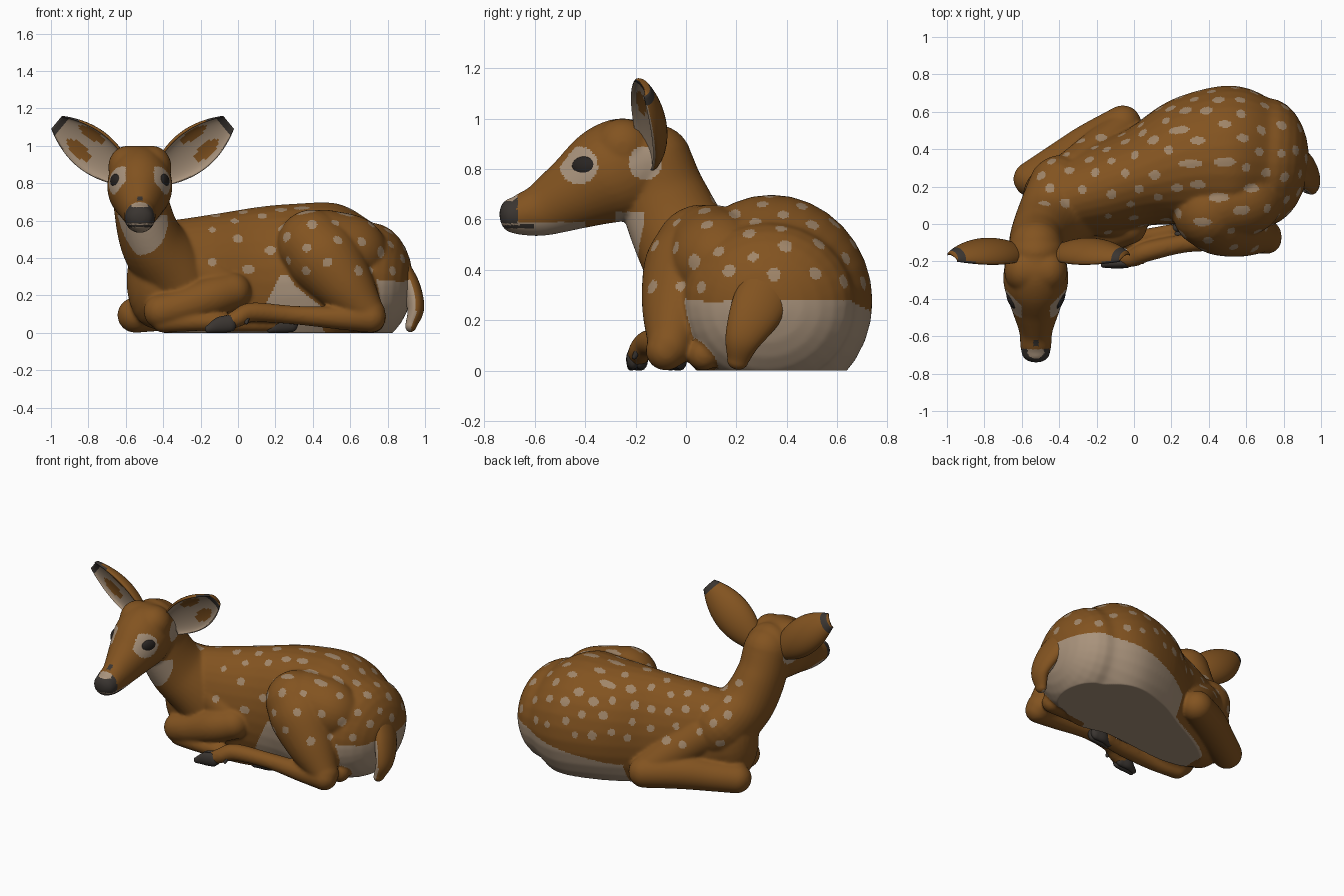
import bpy, bmesh, math, random
from mathutils import Vector
from mathutils.bvhtree import BVHTree

random.seed(7)
if "Cube" in bpy.data.objects:
    bpy.data.objects.remove(bpy.data.objects["Cube"])

HEAD_X = -0.525


def material(name, r, g, b):
    m = bpy.data.materials.new(name)
    m.use_nodes = True
    m.diffuse_color = (r, g, b, 1)
    m.node_tree.nodes["Principled BSDF"].inputs["Base Color"].default_value = (r, g, b, 1)
    return m


MATS = [material("fur_brown", .225, .087, .0145), material("fur_cream", .395, .29, .2),
        material("spot_tan", .35, .235, .14), material("horn_dark", .042, .035, .03),
        material("eye_dark", .022, .018, .016)]
BROWN, CREAM, SPOT, DARK, EYE = range(len(MATS))


def make_object(name, bm, slot=BROWN):
    """Turn a bmesh into a smooth shaded object."""
    bmesh.ops.recalc_face_normals(bm, faces=bm.faces)
    mesh = bpy.data.meshes.new(name)
    bm.to_mesh(mesh)
    for m in MATS:
        mesh.materials.append(m)
    for p in mesh.polygons:
        p.material_index = slot or p.material_index
    mesh.shade_smooth()
    obj = bpy.data.objects.new(name, mesh)
    bpy.context.collection.objects.link(obj)
    return obj


def skin(bm, rings):
    """Join closed rings of points with quads and cap both ends."""
    rows = [[bm.verts.new(p) for p in ring] for ring in rings]
    n = len(rows[0])
    quads = []
    for r, s in zip(rows, rows[1:]):
        quads.append([bm.faces.new((r[j], r[(j + 1) % n], s[(j + 1) % n], s[j])) for j in range(n)])
    bm.faces.new(rows[0])
    bm.faces.new(rows[-1])
    return quads


def loft(bm, stations, hint=(0, 0, 1), cap=1.0, steps=7, sides=32):
    """Sweep an ellipse through stations (x, y, z, half width[, half height])."""
    st = [Vector(s if len(s) == 5 else s + s[-1:]) for s in stations]
    ext = [st[0] * 2 - st[1]] + st + [st[-1] * 2 - st[-2]]
    path = []
    for a, b, c, d in zip(ext, ext[1:], ext[2:], ext[3:]):
        for k in range(steps):
            t = k / steps
            path.append(.5 * (2 * b + (c - a) * t + (2 * a - 5 * b + 4 * c - d) * t ** 2
                              + (3 * b - a - 3 * c + d) * t ** 3))
    path.append(st[-1])
    rings = []

    def ring(p, tangent, shift=0.0, scale=1.0):
        side = tangent.cross(Vector(hint)).normalized()
        up = side.cross(tangent)
        c = Vector(p[:3]) + tangent * shift
        rings.append([c + side * (p[3] * scale * math.cos(a)) + up * (p[4] * scale * math.sin(a))
                      for a in (math.tau * j / sides for j in range(sides))])

    last = len(path) - 1
    bend = [i * math.pi / 14 for i in range(1, 7)]
    for i, p in enumerate(path):
        tan = Vector((path[min(i + 1, last)] - path[max(i - 1, 0)])[:3]).normalized()
        length = cap * (p[3] + p[4]) / 2
        if i == 0:
            for a in reversed(bend):
                ring(p, tan, -length * math.sin(a), math.cos(a))
        ring(p, tan)
        if i == last:
            for a in bend:
                ring(p, tan, length * math.sin(a), math.cos(a))
    skin(bm, rings)


# Trunk, neck, head and skull roof
core = bmesh.new()
loft(core, [(-.42, .12, .31, .2, .29), (-.2, .18, .285, .24, .345), (.05, .255, .27, .27, .395),
            (.3, .325, .28, .36, .41), (.52, .34, .275, .4, .415), (.7, .33, .265, .345, .325)], cap=.7)
loft(core, [(-.525, -.125, .83, .145, .15), (-.515, -.085, .68, .15, .175),
            (-.465, .0, .5, .17, .2), (-.37, .12, .36, .2, .26)], hint=(0, 1, 0))
loft(core, [(HEAD_X, y, z, w, h) for y, z, w, h in (
    (-.13, .84, .15, .16), (-.22, .81, .167, .2), (-.32, .77, .172, .195), (-.45, .70, .13, .147),
    (-.57, .64, .09, .108), (-.65, .62, .083, .085), (-.69, .615, .076, .07))], cap=.7)
loft(core, [(HEAD_X - .065, -.25, .885, .116), (HEAD_X + .065, -.25, .885, .116)], cap=.9)

# Thigh, hind legs and folded forelegs
legs = bmesh.new()
loft(legs, [(.4, .065, .465, .195), (.48, .025, .375, .2), (.585, -.025, .24, .155), (.7, -.065, .1, .09)],
     hint=(0, 1, 0))
loft(legs, [(.46, .1, .47, .19), (.61, .14, .43, .195), (.71, .19, .39, .15)])
loft(legs, [(.71, -.08, .08, .08), (.55, -.09, .08, .063), (.3, -.1, .095, .05),
            (.08, -.145, .11, .053), (.0, -.18, .08, .048), (-.06, -.19, .05, .04)])
loft(legs, [(.5, .06, .06, .055), (.72, .07, .065, .065)])
loft(legs, [(-.41, -.05, .115, .095), (-.3, -.05, .14, .1), (-.15, -.04, .19, .108), (-.03, -.01, .225, .1)])
loft(legs, [(-.03, .02, .22, .1), (-.15, .06, .3, .13), (-.28, .1, .38, .15)])
loft(legs, [(-.4, -.06, .06, .06), (-.2, -.09, .06, .05), (.05, -.07, .05, .045), (.2, -.04, .045, .04)])
loft(legs, [(-.55, .24, .095, .095), (-.42, .32, .11, .1), (-.25, .42, .13, .11), (-.06, .535, .12, .1)])
loft(legs, [(-.07, .5, .14, .1), (-.17, .4, .23, .12), (-.3, .27, .34, .14)])
bmesh.ops.recalc_face_normals(legs, faces=legs.faces)
leg_tree = BVHTree.FromBMesh(legs)

# Fuse everything into one coat
leg_mesh = bpy.data.meshes.new("leg_shapes")
legs.to_mesh(leg_mesh)
core.from_mesh(leg_mesh)
bpy.data.meshes.remove(leg_mesh)
body = make_object("body_and_legs", core)
fuse = body.modifiers.new("fuse", 'REMESH')
fuse.mode = 'VOXEL'
fuse.voxel_size = .0092
soften = body.modifiers.new("soften", 'SMOOTH')
soften.factor = .5
soften.iterations = 12
coat = bpy.data.meshes.new_from_object(body.evaluated_get(bpy.context.evaluated_depsgraph_get()))
body.modifiers.clear()
body.data = coat
coat.materials.clear()
for m in MATS:
    coat.materials.append(m)
for v in coat.vertices:  # flat underside
    v.co.z = max(v.co.z, 0)
coat.shade_smooth()

# Scattered spots, merging into dashes along the back
centres = [p.center.copy() for p in coat.polygons]
spots = []
for c in random.sample(centres, len(centres)):
    on_flank = c.x > -.14 or c.y > .1
    if .33 < c.z < .72 and c.x > -.5 and on_flank and c.y + .6 * c.x > -.2:
        gap = .112 if c.z > .6 else .122 if c.y < .1 else .104
        if all((c - q[0]).length > gap for q in spots):
            stretch = random.uniform(1.2, 3.2) if c.z > .6 and c.x > .2 else random.uniform(.85, 1.25)
            spots.append((c, random.uniform(.021, .03), stretch))


def is_spot(c):
    for q, r, stretch in spots:
        d = c - q
        if abs(d.x) < .1 and (d.x / stretch) ** 2 + d.y ** 2 + d.z ** 2 < r * r:
            return True
    return False


def face_colour(c, side):
    if c.y < -.67 and c.z > .585:  # nose, with a pale bridge
        return CREAM if c.z > .672 and side < .045 else DARK
    on_lip = c.y < -.6 and abs(c.z - .572) < .007
    on_bridge = c.z > .66 and side < .016 and abs(c.y + .637) < .018
    if on_lip or on_bridge:
        return DARK
    if c.y < -.4 and c.z < .59:
        return CREAM
    ring = ((c.y + .425) / .075) ** 2 + ((c.z - .815) / .075) ** 2
    return CREAM if ring < 1 and side > .075 else BROWN


def coat_colour(c):
    side = abs(c.x - HEAD_X)
    if c.y < -.28 and c.z > .4:
        return face_colour(c, side)
    if c.y < -.15 and c.z < .63 and (side / .15) ** 2 + ((c.z - .6) / .185) ** 2 < 1:  # throat
        return CREAM
    if side > .12 and (c - Vector((HEAD_X + math.copysign(.16, c.x - HEAD_X), -.16, .825))).length < .068:
        return CREAM
    if c.y < .15:
        pale = c.z < min(.31, 2 * c.x - .14) - .1 * max(c.x - .5, 0)
    else:
        pale = c.x > .08 and c.z < .14 + .14 * min(max((c.x - .1) / .7, 0), 1)
    if (pale or (c.z < .01 and c.x > -.35)) and leg_tree.find_nearest(c, .014)[0] is None:
        return CREAM
    return SPOT if c.z > .3 and is_spot(c) else BROWN


for p, c in zip(coat.polygons, centres):
    p.material_index = coat_colour(c)

# Cupped ears, turned outward, with pale lining and dark tips
TURN = math.radians(22)
for s, label in ((1, "left"), (-1, "right")):
    bm = bmesh.new()
    rings, half, count = [], 20, 36
    rise, back = Vector((-s * .64, 0, .77)), Vector((0, 1, 0))
    across = rise * math.cos(TURN) - back * math.sin(TURN)
    deep = back * math.cos(TURN) + rise * math.sin(TURN)
    arc = [math.pi * (j / half - .5) for j in range(half + 1)]
    for i in range(count + 1):
        u = i / count
        mid = Vector((HEAD_X + .015 + s * (.11 + .35 * u), -.16 - .02 * u, .845 + .28 * u))
        w = .124 * math.sin(math.pi * (.16 + .75 * u)) ** .75
        outer = [mid + across * (w * math.sin(a)) + deep * (.72 * w * math.cos(a)) for a in arc]
        inner = [mid + across * (w * .92 * math.sin(a)) + deep * (.3 * w * math.cos(a) - .006)
                 for a in reversed(arc)]
        rings.append(outer + inner)
    for i, band in enumerate(skin(bm, rings)):
        u = i / count
        for j, f in enumerate(band):
            v = (j - half) / half
            if u > .91 or (u > .8 and abs(v) < .06):
                f.material_index = DARK
            elif v > 0:
                patch = ((u - .58) / .18) ** 2 + ((abs(v - .5) - .2) / .12) ** 2 < 1
                f.material_index = BROWN if patch else CREAM
    make_object(label + "_ear", bm)

    # Eyes
    bm = bmesh.new()
    bmesh.ops.create_uvsphere(bm, u_segments=24, v_segments=14, radius=1)
    for v in bm.verts:
        v.co = Vector((HEAD_X + s * (.127 + v.co.x * .027 + v.co.y * .016),
                       -.4 + v.co.y * .053, .81 + v.co.z * .041))
    make_object(label + "_eye", bm, EYE)

# Broad tail, pale on the inside
bm = bmesh.new()
loft(bm, [(.855, .34, .36, .11, .055), (.92, .28, .24, .105, .055), (.95, .228, .13, .074, .045),
          (.925, .205, .04, .042, .03)], hint=(1, 0, 0), sides=24)
bmesh.ops.recalc_face_normals(bm, faces=bm.faces)
for f in bm.faces:
    f.normal_update()
    inside = f.normal.x < .15 and f.normal.y < .6 and f.calc_center_median().z < .28
    f.material_index = CREAM if inside else BROWN
make_object("tail", bm)

# Cloven hooves
for name, x, y in (("hind_hoof", -.07, -.195), ("front_hoof", .26, -.04)):
    bm = bmesh.new()
    for side in (-1, 1):
        loft(bm, [(x + .025, y + side * .015, .05, .026, .045), (x - .03, y + side * .017, .042, .026, .042),
                  (x - .09, y + side * .012 - .012, .02, .015, .02)], sides=16)
    make_object(name, bm, DARK)
bm = bmesh.new()
loft(bm, [(.05, -.19, .08, .014), (.045, -.205, .055, .01)], sides=12)
make_object("dewclaw", bm, DARK)
